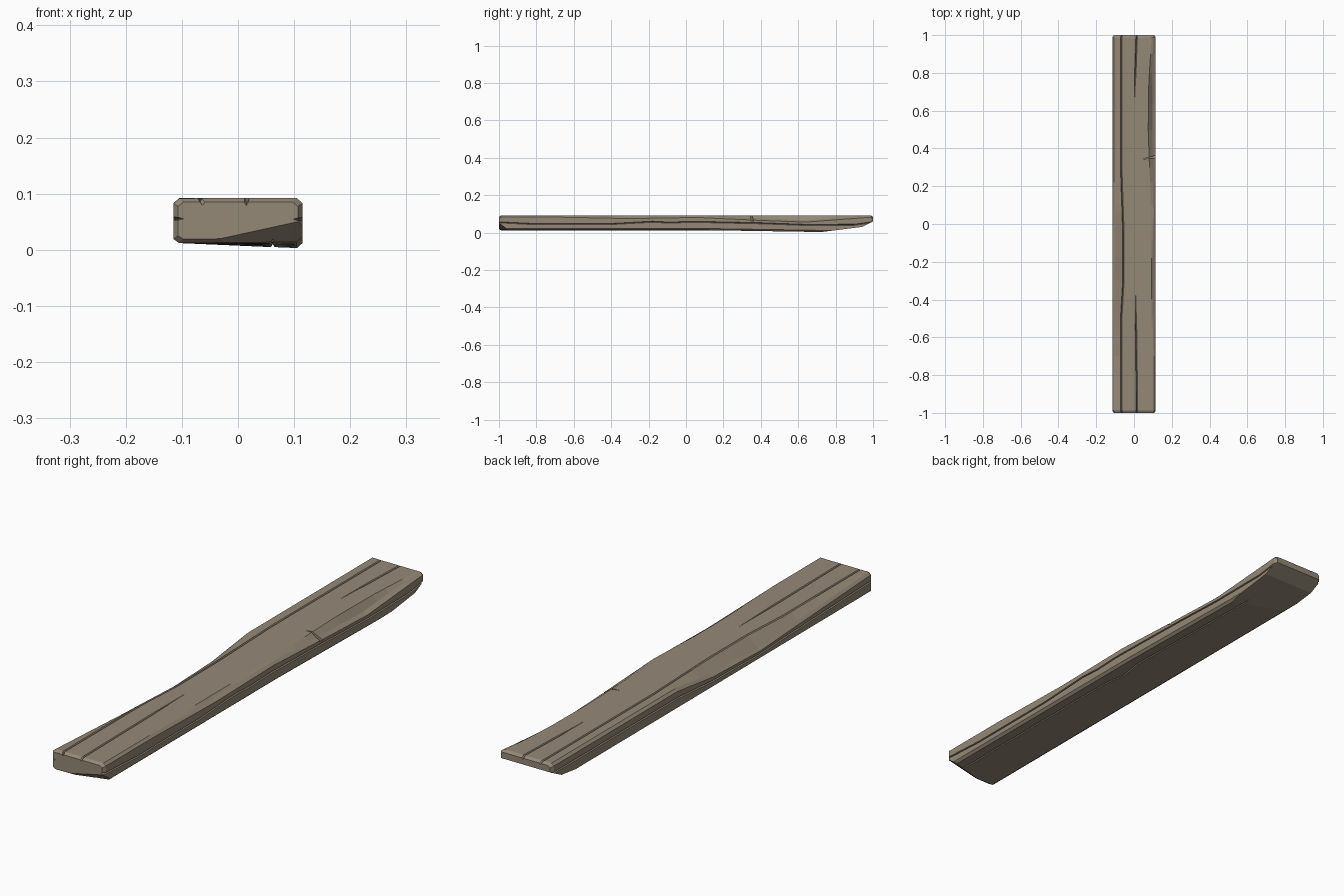
import bpy, bmesh
from mathutils import Vector

if "Cube" in bpy.data.objects:
    bpy.data.objects.remove(bpy.data.objects["Cube"])


def curve(points):
    """Piecewise-linear function of y from (y, value) pairs."""
    def f(y):
        if y <= points[0][0]:
            return points[0][1]
        for (a, va), (b, vb) in zip(points, points[1:]):
            if y <= b:
                return va + (vb - va) * (y - a) / (b - a)
        return points[-1][1]
    return f


# wear along the plank
left_z = curve([(-1, .092), (-.5, .066), (-.3, .055), (0, .065), (.22, .092)])
left_x = curve([(-.5, -.105), (-.3, -.103), (-.1, -.099), (.22, -.105)])
right_z = curve([(-.7, .092), (-.3, .084), (.06, .09), (.4, .074), (.64, .065), (1, .092)])
right_x = curve([(-.7, .105), (-.3, .1), (.06, .105), (.45, .098), (.8, .097), (1, .105)])
shoulder = curve([(0, .092), (.5, .075), (.75, .078), (1, .094)])
bottom_r = curve([(-1, .014), (.1, .013), (.73, .003), (1, .003)])
# crack paths and strengths
crack_l = curve([(-.5, -.068), (-.3, -.056), (-.05, -.056), (.3, -.068)])
crack_c = curve([(-1, .016), (-.35, .008), (.66, .002), (1, .014)])
crack_c_on = curve([(-.55, 1), (-.34, 0), (.65, 0), (.8, 1)])
side_r = curve([(-1, .055), (-.8, .045), (-.4, .046), (-.18, .058), (-.08, .053),
                (.02, .058), (.4, .05), (.64, .041), (.9, .042), (1, .056)])
side_l = curve([(-1, .056), (-.5, .042), (-.3, .034), (0, .04), (.22, .056)])
under = curve([(-1, .062), (-.1, .066), (0, .05), (.1, .066), (.7, .062)])


def section(y):
    pts = []

    def groove(c, along, inward, on=1.0, half=.004, depth=.007):
        h = max(half * on, .0004)
        for t, d in ((-h, 0), (0, depth * on), (h, 0)):
            pts.append((c[0] + along[0] * t + inward[0] * d,
                        c[1] + along[1] * t + inward[1] * d))

    lz, rz, br = left_z(y), right_z(y), bottom_r(y)
    pts.append((left_x(y), lz))
    groove((crack_l(y), .092), (1, 0), (0, -1))
    groove((crack_c(y), .092), (1, 0), (0, -1), crack_c_on(y))
    pts.append((shoulder(y), .092))
    pts.append((right_x(y), rz))
    pts.append((.115, rz - .009))
    groove((.115, side_r(y)), (0, -1), (-1, 0), half=.003, depth=.009)
    pts.append((.115, br + .009))
    pts.append((.105, br))
    t = (under(y) + .105) / .21
    groove((under(y), .012 + (br - .012) * t), (-1, 0), (0, 1), .8)
    pts.append((-.105, .012))
    pts.append((-.115, .019))
    groove((-.115, side_l(y)), (0, 1), (1, 0), half=.003, depth=.011)
    pts.append((-.115, lz - .009))
    return pts


# plank body lofted through stations
bm = bmesh.new()
stations = [-1, -.988, -.8, -.7, -.55, -.5, -.4, -.34, -.3, -.18, -.08, 0, .06, .1, .22,
            .3, .4, .5, .64, .73, .8, .9, .988, 1]
rings = []
for y in stations:
    end = abs(y) == 1
    ring = []
    for x, z in section(y):
        if end:
            x, z = x * .93, .052 + (z - .052) * .82
        ring.append(bm.verts.new((x, y, z)))
    rings.append(ring)
n = len(rings[0])
for a, b in zip(rings, rings[1:]):
    for i in range(n):
        j = (i + 1) % n
        bm.faces.new((a[i], a[j], b[j], b[i]))
bm.faces.new(rings[0])
bm.faces.new(rings[-1])
bmesh.ops.recalc_face_normals(bm, faces=bm.faces)


def chop(point, normal):
    """Slice off everything on the normal side and close the cut."""
    bmesh.ops.bisect_plane(bm, geom=bm.verts[:] + bm.edges[:] + bm.faces[:], dist=1e-6,
                           plane_co=point, plane_no=normal, clear_outer=True)
    bmesh.ops.holes_fill(bm, edges=[e for e in bm.edges if e.is_boundary], sides=0)


# worn underside of the back end, broken lower front corner
chop((0, .73, .004), Vector((0, .026, -.21)).normalized())
chop((0, .94, .03), Vector((0, .03, -.06)).normalized())
p, q, r = Vector((-.04, -1, .018)), Vector((.115, -1, .052)), Vector((.115, -.95, .013))
cut = (q - p).cross(r - p).normalized()
chop(p, cut if cut.z < 0 else -cut)
bmesh.ops.recalc_face_normals(bm, faces=bm.faces)

mesh = bpy.data.meshes.new("wood_plank")
bm.to_mesh(mesh)
bm.free()
plank = bpy.data.objects.new("wood_plank", mesh)
bpy.context.collection.objects.link(plank)
mat = bpy.data.materials.new("weathered_wood")
mat.diffuse_color = (.30, .25, .185, 1)
mat.use_nodes = True
mat.node_tree.nodes["Principled BSDF"].inputs["Base Color"].default_value = mat.diffuse_color
mesh.materials.append(mat)

# small split in the right edge
cb = bmesh.new()
low, high = [[cb.verts.new((x, y, z)) for x, y in ((.048, .345), (.13, .347), (.13, .366))]
             for z in (.062, .11)]
cb.faces.new(low)
cb.faces.new(high)
for i in range(3):
    j = (i + 1) % 3
    cb.faces.new((low[i], low[j], high[j], high[i]))
bmesh.ops.recalc_face_normals(cb, faces=cb.faces)
cm = bpy.data.meshes.new("split_cutter")
cb.to_mesh(cm)
cb.free()
cutter = bpy.data.objects.new("split_cutter", cm)
bpy.context.collection.objects.link(cutter)
cutter.hide_render = True
mod = plank.modifiers.new("edge_split", 'BOOLEAN')
mod.operation = 'DIFFERENCE'
mod.solver = 'EXACT'
mod.object = cutter
bpy.context.view_layer.objects.active = plank
bpy.ops.object.modifier_apply(modifier=mod.name)
bpy.data.objects.remove(cutter)
